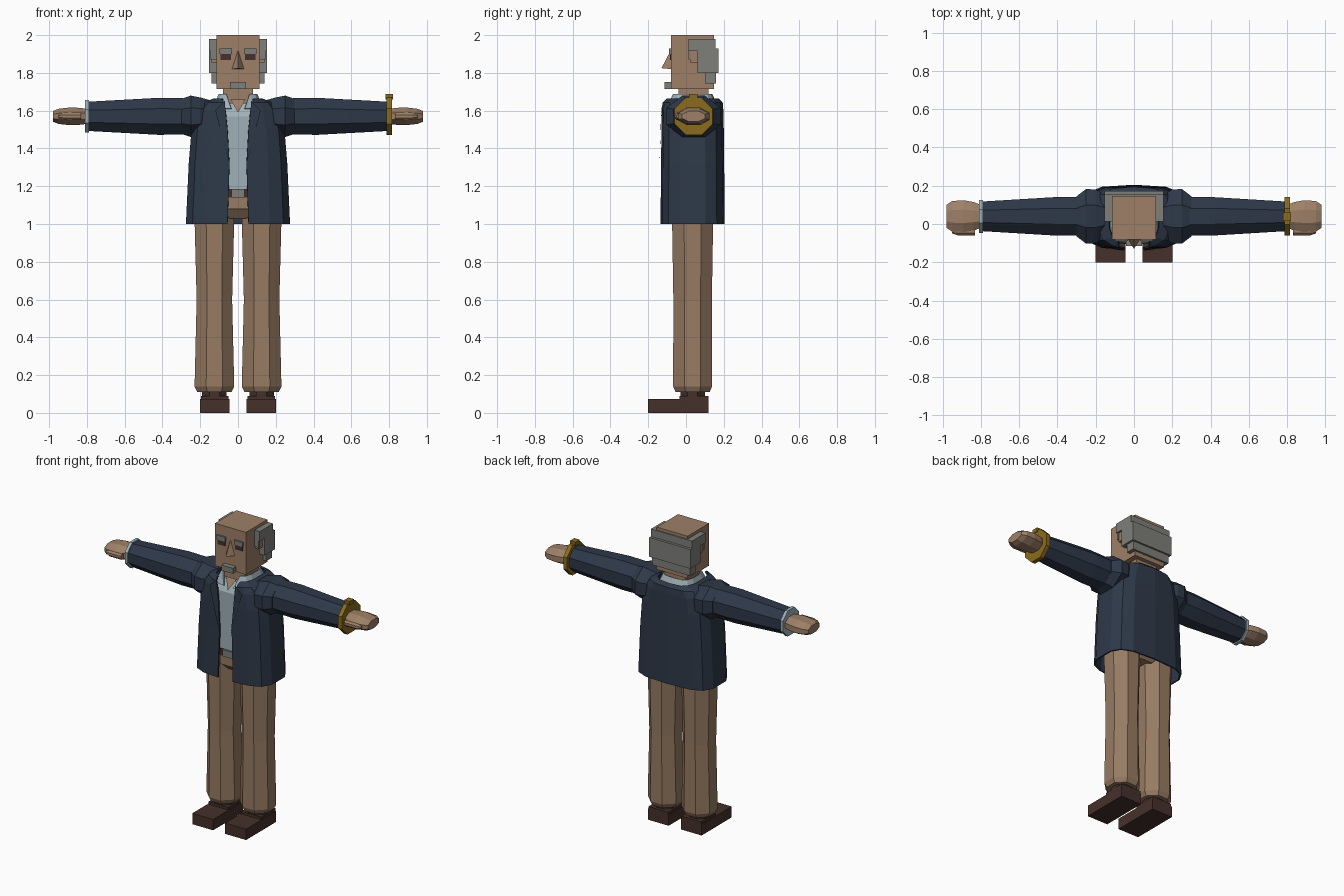
import bpy, bmesh
from math import sin, cos, pi, copysign

cube = bpy.data.objects.get("Cube")
if cube:
    bpy.data.objects.remove(cube, do_unlink=True)


def material(name, red, green, blue):
    colour = (red, green, blue, 1)
    mat = bpy.data.materials.new(name)
    mat.use_nodes = True
    mat.diffuse_color = colour
    mat.node_tree.nodes["Principled BSDF"].inputs["Base Color"].default_value = colour
    return mat


SKIN = material("skin", .34, .215, .135)
TAN = material("tan_cloth", .31, .2, .125)
NAVY = material("navy_cloth", .027, .04, .065)
SHIRT = material("pale_blue_cloth", .35, .44, .48)
GREY = material("grey_hair", .21, .215, .195)
GOLD = material("gold", .26, .15, .013)
BROWN = material("dark_brown", .06, .03, .023)


def finish(name, bm, mat):
    """Turn a bmesh into a flat shaded object of one colour."""
    bmesh.ops.recalc_face_normals(bm, faces=bm.faces)
    mesh = bpy.data.meshes.new(name)
    bm.to_mesh(mesh)
    bm.free()
    mesh.materials.append(mat)
    obj = bpy.data.objects.new(name, mesh)
    bpy.context.collection.objects.link(obj)
    return obj


def build(name, mat, verts, faces, side=1):
    bm = bmesh.new()
    points = [bm.verts.new((x * side, y, z)) for x, y, z in verts]
    for face in faces:
        bm.faces.new([points[i] for i in face])
    return finish(name, bm, mat)


def box(name, mat, x, y, z, side=1):
    """Block between the given limits; a single x means a symmetric width."""
    if not isinstance(x, tuple):
        x = (-x, x)
    bm = bmesh.new()
    bmesh.ops.create_cube(bm, size=1)
    for vert in bm.verts:
        low_high = [(low + high) / 2 + (high - low) * co for co, (low, high) in zip(vert.co, (x, y, z))]
        vert.co = (low_high[0] * side, low_high[1], low_high[2])
    return finish(name, bm, mat)


def loft(name, mat, axis, centre, stations, side=1):
    """Octagonal tube; each station is position, half width, half height."""
    verts = []
    for position, half_a, half_b in stations:
        for i in range(8):
            angle = pi * (i + .5) / 4
            a = centre[0] + half_a * cos(angle) / cos(pi / 8)
            b = centre[1] + half_b * sin(angle) / cos(pi / 8)
            verts.append((position, a, b) if axis == "x" else (a, b, position))
    last = len(verts) - 8
    faces = [range(8), range(last, last + 8)]
    for start in range(0, last, 8):
        for i in range(8):
            j = (i + 1) % 8
            faces.append((start + i, start + j, start + j + 8, start + i + 8))
    return build(name, mat, verts, faces, side)


def both(maker, name, *args):
    """Make a left and a right copy."""
    maker("left_" + name, *args, side=1)
    maker("right_" + name, *args, side=-1)


def open_garment(name, mat, rows, count=8):
    """Rounded wrap, open at the front; rows are height, width, depth, opening."""
    verts, faces = [], []
    for z, width, depth, opening in rows:
        for i in range(count):
            angle = pi * i / (count - 1)
            x = width * abs(sin(angle)) ** .6
            y = BODY[1] - depth * copysign(abs(cos(angle)) ** .6, cos(angle))
            if i == 0:
                x = opening
            elif i == count - 1:
                x = 0
            verts.append((x, y, z))
    for row in range(len(rows) - 1):
        for i in range(row * count, row * count + count - 1):
            faces.append((i, i + 1, i + count + 1, i + count))
    obj = build(name, mat, verts, faces)
    mirror = obj.modifiers.new("mirror", "MIRROR")
    mirror.use_clip = True
    solid = obj.modifiers.new("thickness", "SOLIDIFY")
    solid.thickness = .01
    solid.offset = 0


# Centre lines of the body, legs and arms
BODY = (0, .035)
LEG = (.125, .035)
ARM = (.04, 1.57)

# Shoes and trousers
both(box, "shoe", BROWN, (.045, .2), (-.2, .12), (0, .073))
both(box, "shoe_heel", BROWN, (.05, .195), (-.035, .12), (.07, .09))
both(loft, "ankle", BROWN, "z", LEG, [(.08, .065, .065), (.12, .065, .065)])
both(loft, "trouser_leg", TAN, "z", LEG,
     [(.11, .09, .09), (.14, .105, .103), (.6, .094, .102), (1.1, .107, .11)])
loft("trouser_seat", TAN, "z", BODY, [(1.03, .1, .08), (1.08, .2, .12), (1.15, .22, .135)])
box("trouser_fly", TAN, .06, (-.105, -.05), (1.08, 1.14))

# Belt and shirt
loft("belt", BROWN, "z", BODY, [(1.14, .225, .14), (1.185, .225, .14)])
box("belt_buckle", GREY, .035, (-.113, -.1), (1.14, 1.185))
loft("shirt", SHIRT, "z", BODY, [(1.18, .22, .135), (1.57, .2, .135), (1.64, .1, .1)])
open_garment("shirt_collar", SHIRT, [(1.61, .13, .135, .035), (1.685, .1, .1, .06)])
build("open_neck_skin", SKIN, [(-.04, -.07, 1.66), (.04, -.07, 1.66), (0, -.11, 1.59)], [range(3)])

# Jacket body and lapels
open_garment("jacket_body", NAVY, [
    (1, .275, .165, .055), (1.32, .26, .162, .045), (1.5, .245, .16, .055),
    (1.6, .215, .158, .065), (1.64, .18, .155, .075), (1.66, .13, .135, .08)])
both(build, "lapel", NAVY, [(.045, -.14, 1.32), (.12, -.13, 1.6), (.07, -.13, 1.65)], [range(3)])

# Sleeves, shirt cuff and wristwatch
both(loft, "shoulder", NAVY, "x", ARM,
     [(.13, .1, .08), (.2, .14, .1), (.25, .143, .11), (.3, .105, .092)])
both(loft, "sleeve", NAVY, "x", ARM, [(.25, .1, .095), (.42, .1, .098), (.8, .077, .077)])
loft("right_shirt_cuff", SHIRT, "x", ARM, [(.79, .086, .086), (.81, .086, .086)], side=-1)
loft("left_watch_band", GOLD, "x", ARM, [(.787, .1, .1), (.815, .1, .1)])
box("left_watch_face", GOLD, (.78, .82), (.015, .06), (1.66, 1.687))

# Hands
both(loft, "hand", SKIN, "x", ARM,
     [(.8, .06, .04), (.84, .075, .045), (.89, .084, .047), (.95, .08, .04), (.98, .06, .028)])
both(loft, "thumb", SKIN, "x", (-.04, ARM[1]), [(.83, .02, .02), (.92, .02, .02), (.95, .01, .01)])

# Neck, head and face
box("neck", SKIN, .08, (-.04, .12), (1.58, 1.73))
box("head", SKIN, .115, (-.08, .147), (1.715, 2))
build("nose", SKIN, [(0, -.08, 1.92), (-.032, -.08, 1.82), (.032, -.08, 1.82), (0, -.13, 1.825)],
      [(0, 1, 3), (0, 3, 2), (1, 2, 3), (0, 2, 1)])
box("ears", SKIN, .14, (.02, .065), (1.855, 1.92))
both(box, "eye", BROWN, (.038, .092), (-.086, -.07), (1.868, 1.902))
both(box, "eyebrow", GREY, (.032, .098), (-.09, -.07), (1.9, 1.93))
box("chin_beard", GREY, .042, (-.115, -.07), (1.715, 1.752))

# Hair wrapped around the sides and back of the head
box("hair_upper", GREY, .153, (.012, .155), (1.915, 1.98))
box("hair_sideburns", GREY, .145, (.012, .025), (1.87, 1.92))
box("hair_middle", GREY, .153, (.062, .172), (1.8, 1.93))
box("hair_nape", GREY, .14, (.1, .16), (1.745, 1.81))
